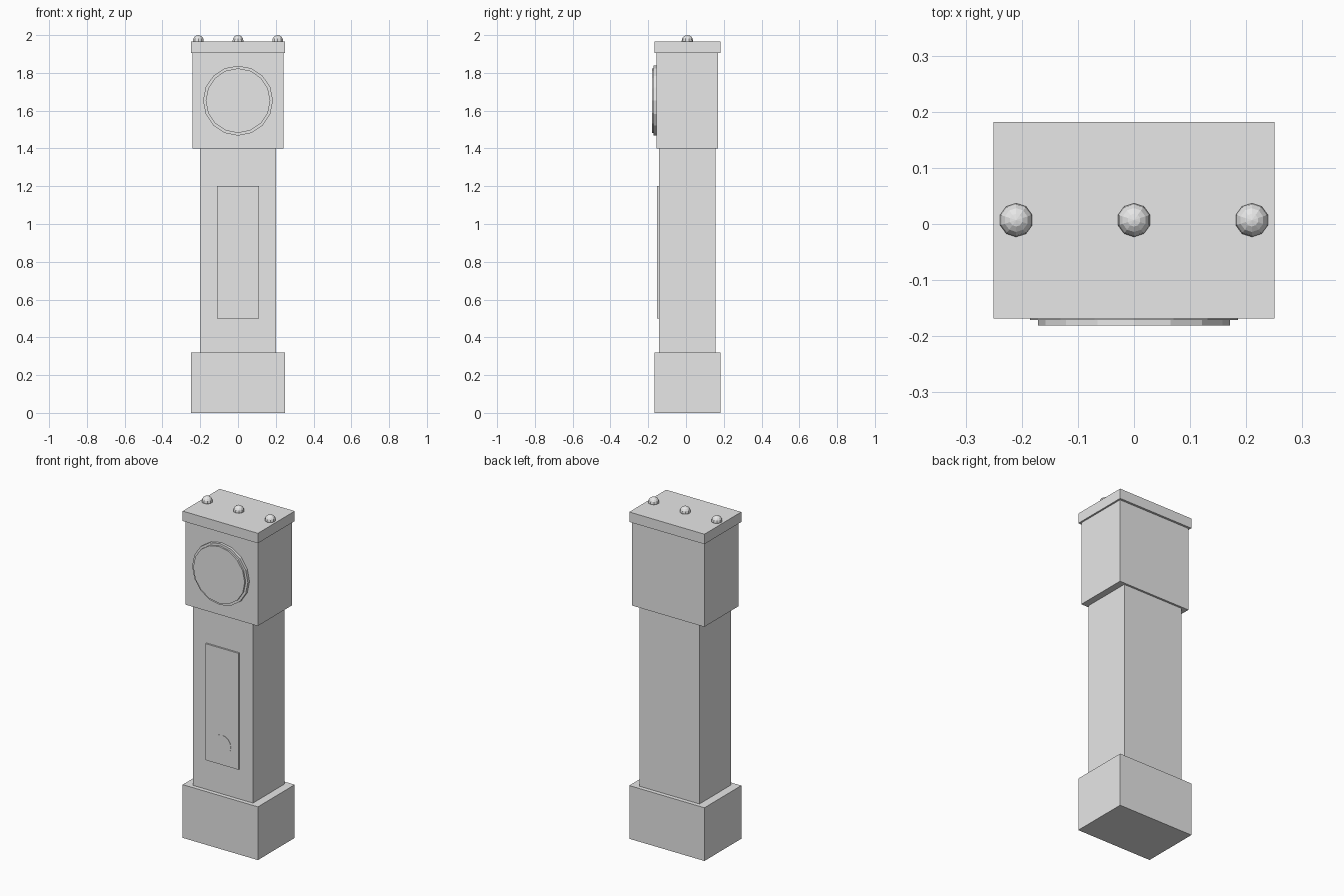
import bpy
import math

if "Cube" in bpy.data.objects:
    bpy.data.objects.remove(bpy.data.objects["Cube"])

grey = bpy.data.materials.new("plain grey")
grey.diffuse_color = (0.8, 0.8, 0.8, 1)
grey.use_nodes = True
grey.node_tree.nodes["Principled BSDF"].inputs["Base Color"].default_value = grey.diffuse_color

CY = 0.007  # depth centre of the case


def finish(name):
    ob = bpy.context.object
    ob.name = name
    ob.data.materials.append(grey)
    return ob


def box(name, half_x, y0, y1, z0, z1):
    bpy.ops.mesh.primitive_cube_add(size=1, location=(0, (y0 + y1) / 2, (z0 + z1) / 2))
    bpy.context.object.scale = (2 * half_x, y1 - y0, z1 - z0)
    bpy.ops.object.transform_apply(location=False, rotation=False, scale=True)
    return finish(name)


def disc(name, radius, z, y0, y1, sides):
    # short cylinder facing the front
    bpy.ops.mesh.primitive_cylinder_add(vertices=sides, radius=radius, depth=y1 - y0,
                                        location=(0, (y0 + y1) / 2, z),
                                        rotation=(math.pi / 2, 0, 0))
    return finish(name)


# Case, from the floor up
box("base", 0.25, CY - 0.175, CY + 0.175, 0, 0.32)
box("trunk", 0.20, CY - 0.15, CY + 0.15, 0.32, 1.40)
box("hood", 0.24, CY - 0.162, CY + 0.162, 1.40, 1.905)
box("cornice", 0.25, CY - 0.175, CY + 0.175, 1.905, 1.965)

# Trunk door with the pendulum bob just breaking its surface
box("door", 0.11, CY - 0.16, CY - 0.145, 0.50, 1.20)
disc("pendulum_bob", 0.06, 0.62, CY - 0.161, CY - 0.15, 16)

# Clock face: wide bezel behind a raised dial
disc("bezel", 0.185, 1.653, -0.171, CY - 0.155, 16)
disc("dial", 0.171, 1.653, -0.181, CY - 0.155, 16)

# Three finials on the cornice
for i, x in enumerate((-0.21, 0, 0.21)):
    bpy.ops.mesh.primitive_uv_sphere_add(segments=10, ring_count=8, radius=0.03,
                                         location=(x, CY, 1.97))
    finish(f"finial_{i + 1}")
